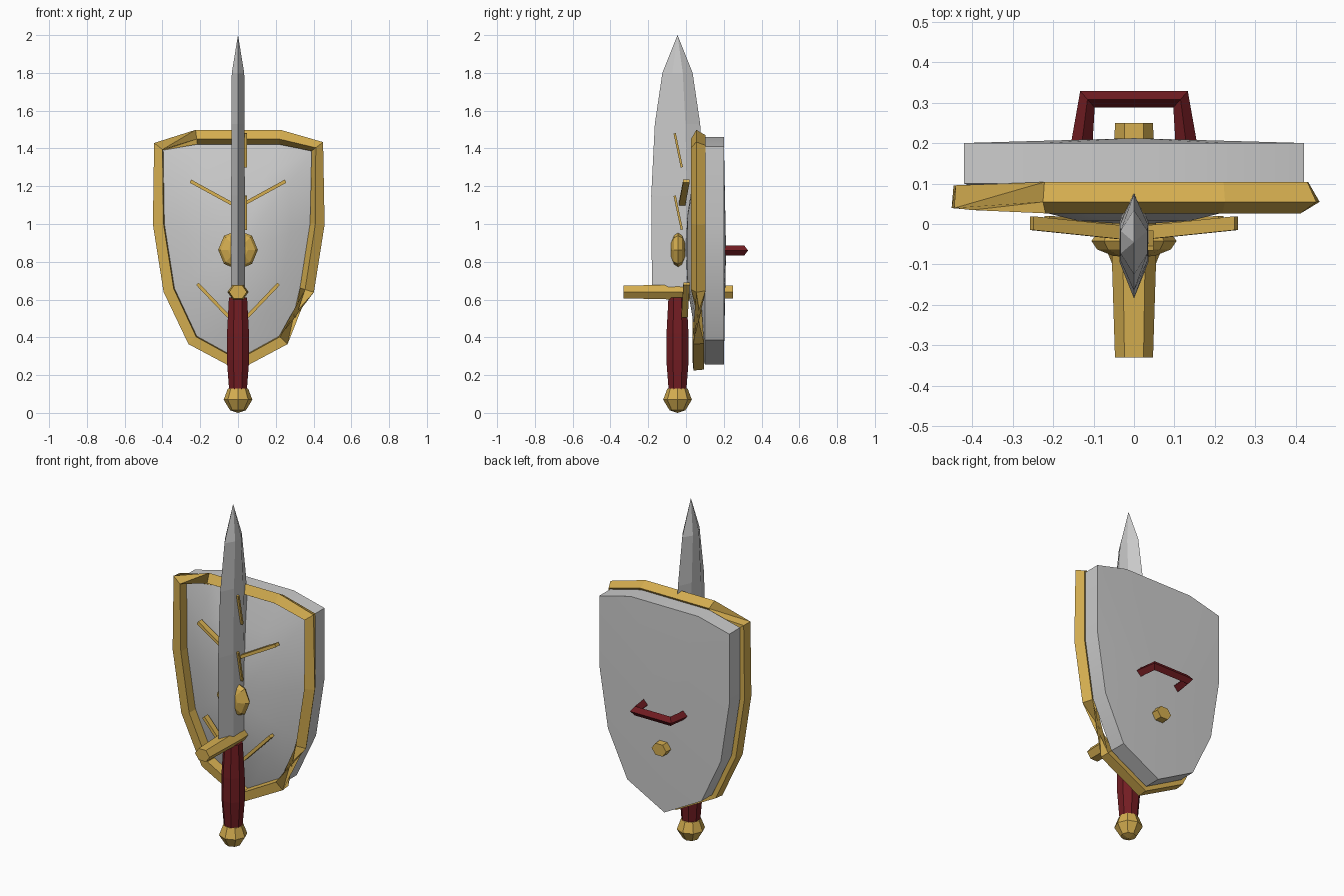
import bpy, bmesh, math
from mathutils import Vector

if "Cube" in bpy.data.objects:
    bpy.data.objects.remove(bpy.data.objects["Cube"])


def material(name, color):
    m = bpy.data.materials.new(name)
    m.diffuse_color = (*color, 1)
    m.use_nodes = True
    m.node_tree.nodes["Principled BSDF"].inputs["Base Color"].default_value = m.diffuse_color
    return m


GOLD = material("gold", (0.66, 0.42, 0.08))
RED = material("red_leather", (0.17, 0.012, 0.016))
BY = -0.045  # sword axis


def finish(bm, name, mat):
    bmesh.ops.recalc_face_normals(bm, faces=bm.faces)
    me = bpy.data.meshes.new(name)
    bm.to_mesh(me)
    bm.free()
    ob = bpy.data.objects.new(name, me)
    bpy.context.collection.objects.link(ob)
    if mat:
        me.materials.append(mat)
    return ob


def loft(name, rings, mat=None, closed=False):
    """Skin a list of rings; a ring with one point becomes a tip."""
    bm = bmesh.new()
    vs = [[bm.verts.new(p) for p in r] for r in rings]
    pairs = list(zip(vs, vs[1:])) + ([(vs[-1], vs[0])] if closed else [])
    for a, b in pairs:
        n = max(len(a), len(b))
        for i in range(n):
            j = (i + 1) % n
            if len(a) == 1:
                bm.faces.new((a[0], b[j], b[i]))
            elif len(b) == 1:
                bm.faces.new((a[i], a[j], b[0]))
            else:
                bm.faces.new((a[i], a[j], b[j], b[i]))
    if not closed:
        for r in (vs[0], vs[-1]):
            if len(r) > 2:
                bm.faces.new(r)
    return finish(bm, name, mat)


def sweep_rings(path, up, radius, angles, closed=False):
    """Four-sided sections along a planar path, turned by the given angles."""
    path = [Vector(p) for p in path]
    n, rings = len(path), []
    for i, p in enumerate(path):
        a = path[i - 1] if closed or i > 0 else p
        b = path[(i + 1) % n] if closed or i < n - 1 else p
        t1, t2 = (p - a).normalized(), (b - p).normalized()
        out = (t1 + t2).normalized().cross(up)
        ring = []
        for k in range(4):
            ang = math.radians(angles[i] + 90 * k)
            ring.append(p + radius * (math.cos(ang) * out + math.sin(ang) * up))
        rings.append(ring)
    return rings


def circle(n, r, z, turn=0.0):
    return [(r * math.cos(math.tau * (i + turn) / n),
             BY + r * math.sin(math.tau * (i + turn) / n), z) for i in range(n)]


# Shield outline, clockwise from the top left
outline = [(-0.22, 1.46), (0.22, 1.46), (0.42, 1.41), (0.42, 1.0), (0.365, 0.65),
           (0.24, 0.385), (0, 0.255), (-0.24, 0.385), (-0.365, 0.65),
           (-0.42, 1.0), (-0.42, 1.41)]
CZ = 0.86


def shield_ring(s, y):
    return [(x * s, y, CZ + (z - CZ) * s) for x, z in outline]


# Shield plate: domed front, nearly flat back
plate = loft("shield_plate", [[(0, -0.002, CZ)], shield_ring(0.33, 0.008),
                              shield_ring(0.66, 0.042), shield_ring(1, 0.10),
                              shield_ring(1, 0.20), [(0, 0.212, CZ)]])
bpy.context.view_layer.objects.active = plate
plate.select_set(True)
bpy.ops.object.shade_smooth_by_angle(angle=math.radians(30))
plate.select_set(False)

# Shield rim, twisted at the upper left and lower right
rim_path = [(x, 0.065, z) for x, z in outline]
rim_turn = [-15] * 5 + [-130] * 6
loft("shield_rim", sweep_rings(rim_path, Vector((0, 1, 0)), 0.04, rim_turn, True), GOLD, True)

# Shield handle on the back
handle = [(-0.13, 0.19, CZ), (-0.115, 0.308, CZ), (0.115, 0.308, CZ), (0.13, 0.19, CZ)]
loft("shield_handle", sweep_rings(handle, Vector((0, 0, 1)), 0.027, [0] * 4), RED)


# Boss and its centre stud
def ball(name, center, r, sy, seg, rows):
    bm = bmesh.new()
    bmesh.ops.create_uvsphere(bm, u_segments=seg, v_segments=rows, radius=r)
    for v in bm.verts:
        x, y, z = v.co
        v.co = Vector(center) + Vector((x, z * sy, -y))
    return finish(bm, name, GOLD)


ball("shield_boss", (0, -0.042, CZ + 0.003), 0.105, 0.4, 8, 6)
ball("boss_stud", (0, -0.1, CZ), 0.032, 0.7, 6, 4)


# Flat gold bars on the shield front and blade
def bar(name, a, b, depth, half_depth, half_width):
    a, b, depth = Vector(a), Vector(b), Vector(depth)
    side = (b - a).cross(depth).normalized()
    rings = [[p + u * half_width * side + w * half_depth * depth
              for u, w in ((-1, -1), (1, -1), (1, 1), (-1, 1))] for p in (a, b)]
    loft(name, rings, GOLD)


for s, side in ((-1, "left"), (1, "right")):
    bar(f"upper_bar_{side}", (0.252 * s, 0.002, 1.227), (0.02 * s, -0.022, 1.1), (0, 1, 0), 0.017, 0.009)
    bar(f"lower_bar_{side}", (0.215 * s, 0.003, 0.683), (0.05 * s, -0.008, 0.51), (0, 1, 0), 0.017, 0.009)
for i, z in enumerate((1.39, 1.06)):
    bar(f"blade_inlay_{i}", (0.04, -0.06, z + 0.09), (0.04, -0.022, z - 0.09), (1, 0, 0), 0.008, 0.006)


# Blade: six-sided section tapering to a point
def blade_ring(w, t, z):
    return [(0, BY - w, z), (t, BY - w * 0.35, z), (t, BY + w * 0.35, z),
            (0, BY + w, z), (-t, BY + w * 0.35, z), (-t, BY - w * 0.35, z)]


loft("blade", [blade_ring(0.135, 0.036, 0.64), blade_ring(0.139, 0.036, 1.15),
               blade_ring(0.12, 0.035, 1.53), blade_ring(0.08, 0.033, 1.8), [(0, BY, 2.0)]])


# Crossguard: hexagonal bar running front to back
def guard_ring(r, y):
    return [(r * math.cos(math.tau * i / 6), y, 0.64 + 0.82 * r * math.sin(math.tau * i / 6))
            for i in range(6)]


loft("crossguard", [guard_ring(0.047, -0.33), guard_ring(0.056, -0.045), guard_ring(0.047, 0.25)], GOLD)

# Grip and pommel
loft("grip", [circle(8, 0.05, 0.11, 0.5), circle(8, 0.064, 0.28, 0.5),
              circle(8, 0.063, 0.42, 0.5), circle(8, 0.052, 0.61, 0.5)], RED)
loft("pommel", [[(0, BY, 0.0)], circle(8, 0.042, 0.014), circle(8, 0.076, 0.07),
                circle(8, 0.054, 0.128), [(0, BY, 0.135)]], GOLD)
